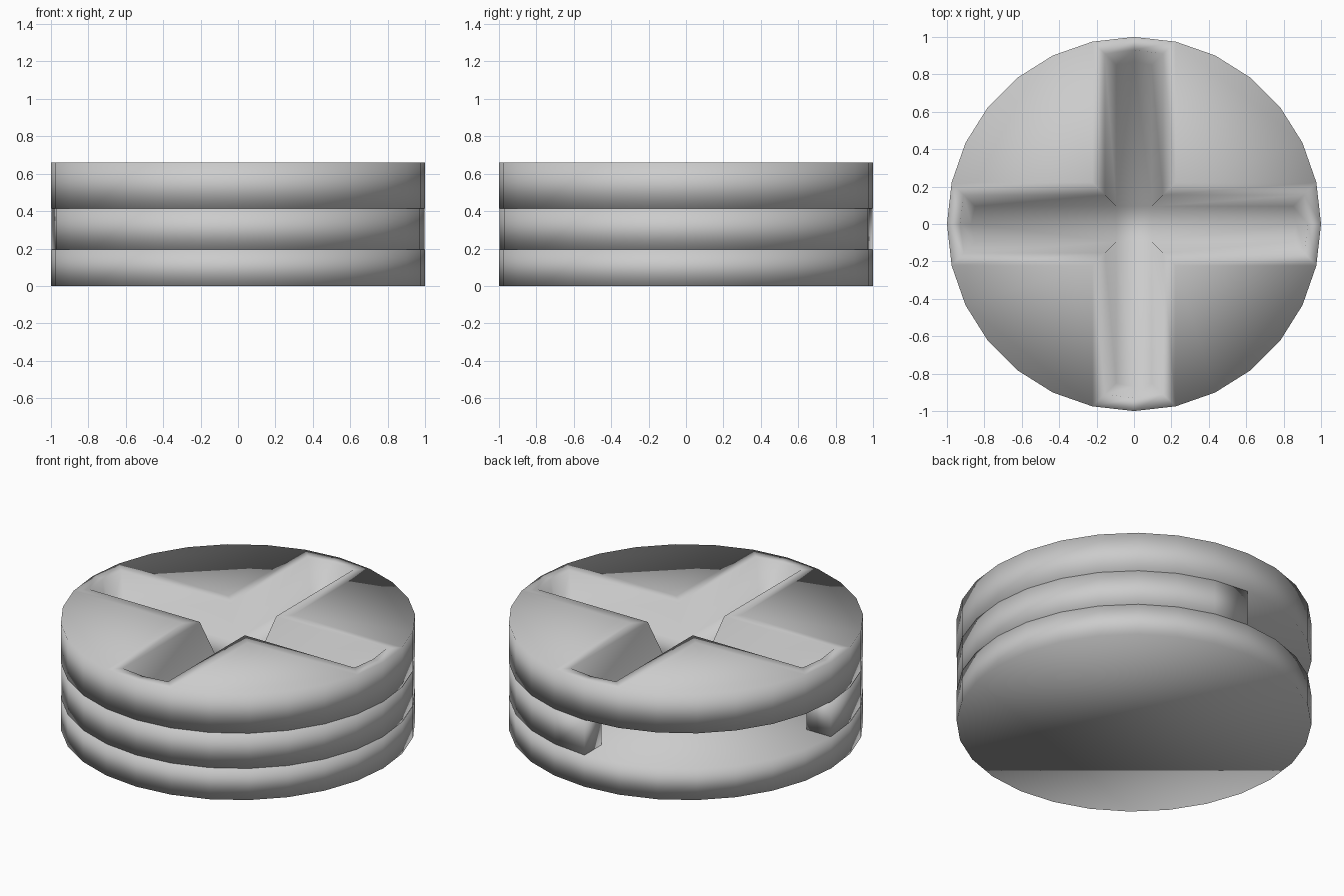
import bpy
import bmesh
from math import sin, cos, pi

SEGMENTS = 28
STEP = 2 * pi / SEGMENTS

cube = bpy.data.objects.get("Cube")
if cube:
    bpy.data.objects.remove(cube)

grey = bpy.data.materials.new("plain_grey")
grey.use_nodes = True
grey.diffuse_color = (0.6, 0.6, 0.6, 1)
grey.node_tree.nodes["Principled BSDF"].inputs["Base Color"].default_value = (0.6, 0.6, 0.6, 1)


def arc(bm, radius, z, start=0, count=SEGMENTS):
    """Vertices along a horizontal arc."""
    return [bm.verts.new((radius * cos(i * STEP), radius * sin(i * STEP), z))
            for i in range(start, start + count)]


def bridge(bm, low, high, closed=True):
    """Quads between two matching rows of vertices."""
    n = len(low)
    for i in range(n if closed else n - 1):
        j = (i + 1) % n
        bm.faces.new((low[i], low[j], high[j], high[i]))


def finish(bm, name):
    bmesh.ops.remove_doubles(bm, verts=bm.verts, dist=0.0005)
    bmesh.ops.recalc_face_normals(bm, faces=bm.faces)
    for face in bm.faces:
        face.smooth = True
    mesh = bpy.data.meshes.new(name)
    bm.to_mesh(mesh)
    bm.free()
    mesh.materials.append(grey)
    obj = bpy.data.objects.new(name, mesh)
    bpy.context.scene.collection.objects.link(obj)
    return obj


def cross_loop(bm, half, end, tip, z):
    """Outline of a four-armed cross with slightly pointed ends."""
    verts = []
    for k in range(4):
        c, s = round(cos(k * pi / 2)), round(sin(k * pi / 2))
        for x, y in ((end, -half), (tip, 0), (end, half), (half, half)):
            verts.append(bm.verts.new((x * c - y * s, x * s + y * c, z)))
    return verts


# Bottom disc
bm = bmesh.new()
low, high = arc(bm, 1, 0), arc(bm, 1, 0.195)
bridge(bm, low, high)
bm.faces.new(low)
bm.faces.new(high)
finish(bm, "bottom_disc")

# Middle ring, open over the back right quarter
bm = bmesh.new()
quarter = SEGMENTS // 4
rows = [arc(bm, r, z, 2 * quarter, 3 * quarter + 1)
        for r, z in ((0.997, 0.195), (0.997, 0.415), (0.83, 0.415), (0.83, 0.195))]
for a, b in zip(rows, rows[1:] + rows[:1]):
    bridge(bm, a, b, closed=False)
for end in (0, -1):
    bm.faces.new([row[end] for row in rows])
finish(bm, "middle_ring")

# Top disc with a cross-shaped recess
TOP = 0.66
bm = bmesh.new()
low, high = arc(bm, 1, 0.415), arc(bm, 1, TOP)
bridge(bm, low, high)
bm.faces.new(low)
outer = cross_loop(bm, sin(STEP), cos(STEP), 1, TOP)
lip = cross_loop(bm, 0.155, 0.91, 0.93, TOP)
floor = cross_loop(bm, 0.095, 0.85, 0.87, 0.46)
bridge(bm, outer, lip)
bridge(bm, lip, floor)
bm.faces.new(floor)
for k in range(4):
    first = k * quarter + 1
    bm.faces.new(high[first:first + quarter - 1] + [outer[4 * k + 3]])
finish(bm, "top_disc")
